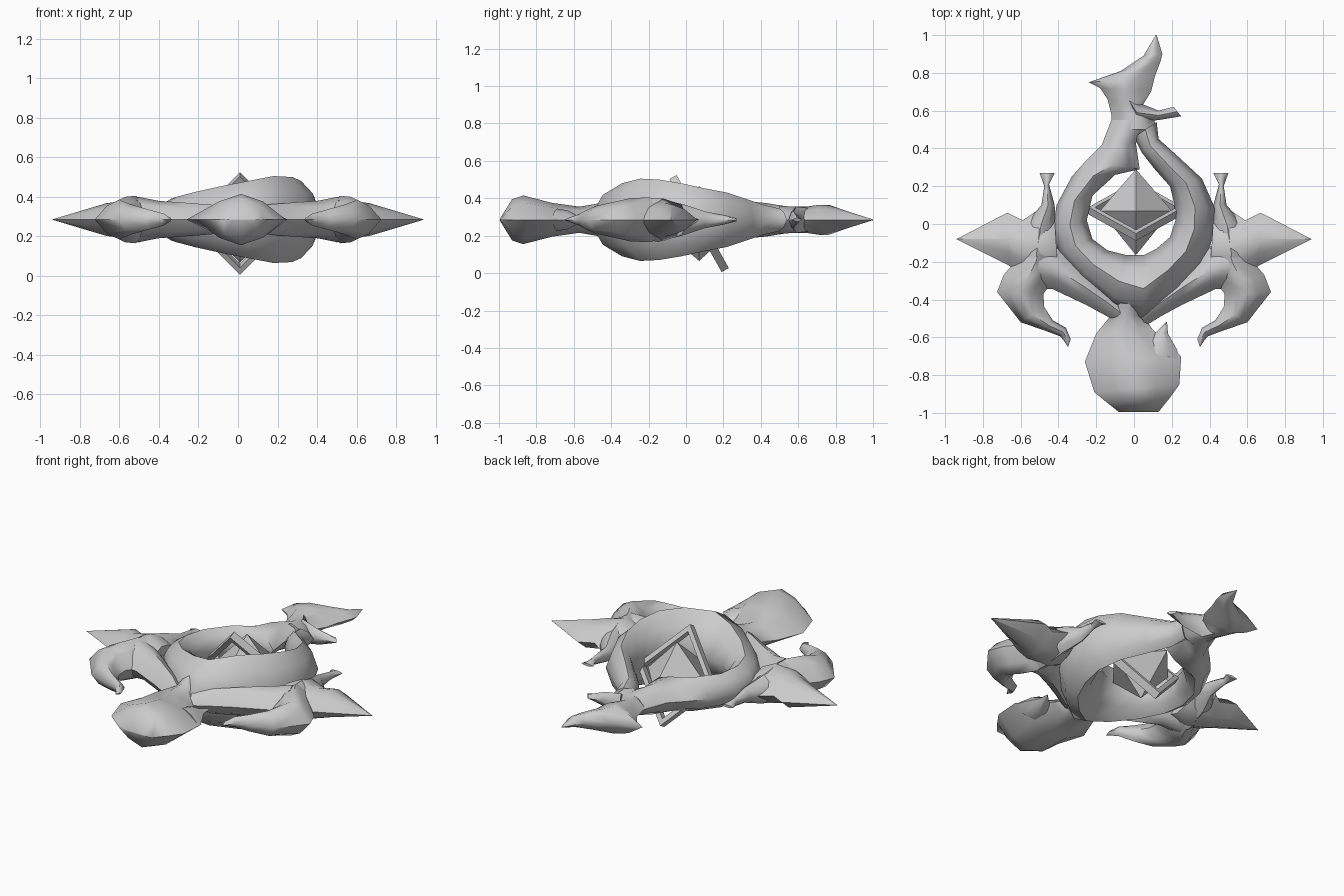
import bpy, bmesh, math
from mathutils import Vector, Matrix

grey = bpy.data.materials.new("stone grey")
grey.diffuse_color = (0.6, 0.6, 0.6, 1)
ZC = 0.285


def finish(name, bm, angle=60):
    bmesh.ops.recalc_face_normals(bm, faces=bm.faces)
    me = bpy.data.meshes.new(name)
    bm.to_mesh(me)
    bm.free()
    me.materials.append(grey)
    me.shade_smooth()
    me.set_sharp_from_angle(angle=math.radians(angle))
    ob = bpy.data.objects.new(name, me)
    bpy.context.collection.objects.link(ob)
    return ob


def loft(name, sections, t=0.5, k=0.7, mirror=False):
    """Skin lens-shaped sections; each is (left x, y, right x, y, half height)."""
    prof = [(-1, 0), (-t, k), (0, 1), (t, k), (1, 0), (t, -k), (0, -1), (-t, -k)]
    bm = bmesh.new()
    rings = []
    for lx, ly, rx, ry, h in sections:
        a, b = Vector((lx, ly, ZC)), Vector((rx, ry, ZC))
        m, d = (a + b) / 2, (b - a) / 2
        rings.append([bm.verts.new(m + d * u + Vector((0, 0, h * v))) for u, v in prof])
    for r, s in zip(rings, rings[1:]):
        for i in range(8):
            j = (i + 1) % 8
            bm.faces.new((r[i], r[j], s[j], s[i]))
    bm.faces.new(rings[0])
    bm.faces.new(rings[-1])
    bmesh.ops.remove_doubles(bm, verts=bm.verts, dist=0.0005)
    ob = finish(name, bm)
    if mirror:
        me = ob.data.copy()
        me.transform(Matrix.Scale(-1, 4, (1, 0, 0)))
        me.flip_normals()
        bpy.context.collection.objects.link(bpy.data.objects.new(name + "_left", me))
    return ob


# Main ring: starts at the crown, runs down the left, thickens, ends in a thin tail
loft("ring_body", [
    (-0.12, 0.55, 0.10, 0.55, 0.07), (-0.17, 0.42, 0.01, 0.43, 0.09),
    (-0.25, 0.34, 0.03, 0.29, 0.10), (-0.33, 0.25, -0.10, 0.26, 0.10),
    (-0.41, 0.10, -0.22, 0.15, 0.10), (-0.43, -0.03, -0.25, 0.02, 0.105),
    (-0.40, -0.15, -0.22, -0.08, 0.115), (-0.29, -0.29, -0.14, -0.14, 0.14),
    (-0.12, -0.44, -0.04, -0.165, 0.17), (0.05, -0.52, 0.05, -0.165, 0.195),
    (0.24, -0.36, 0.12, -0.13, 0.22), (0.36, -0.22, 0.19, -0.07, 0.215),
    (0.42, -0.07, 0.22, 0.02, 0.195), (0.43, 0.08, 0.215, 0.10, 0.17),
    (0.36, 0.24, 0.19, 0.20, 0.145), (0.23, 0.36, 0.11, 0.29, 0.11),
    (0.13, 0.45, 0.04, 0.38, 0.08), (0.12, 0.54, 0.0, 0.46, 0.06)], t=0.58, k=0.68)

# Rounded bulb at the bottom with its neck and small barb
loft("bulb", [
    (-0.13, -0.34, 0.10, -0.34, 0.15), (-0.11, -0.47, 0.05, -0.49, 0.085),
    (-0.20, -0.58, 0.10, -0.56, 0.07), (-0.26, -0.73, 0.25, -0.70, 0.09),
    (-0.21, -0.89, 0.24, -0.85, 0.13), (-0.15, -0.94, 0.19, -0.92, 0.11),
    (-0.08, -0.995, 0.13, -0.995, 0.005)])
loft("bulb_barb", [
    (0.17, -0.52, 0.175, -0.52, 0.004), (0.12, -0.57, 0.18, -0.58, 0.02),
    (0.06, -0.60, 0.225, -0.66, 0.05), (0.0, -0.66, 0.245, -0.72, 0.06)])

# Flame-shaped crown and its side thorn
loft("crown_flame", [
    (-0.12, 0.50, 0.12, 0.50, 0.075), (-0.12, 0.58, 0.10, 0.58, 0.07),
    (-0.14, 0.66, 0.04, 0.62, 0.07), (-0.18, 0.72, 0.09, 0.70, 0.08),
    (-0.24, 0.75, 0.11, 0.78, 0.08), (-0.07, 0.81, 0.14, 0.86, 0.055),
    (0.05, 0.89, 0.15, 0.90, 0.035), (0.115, 1.0, 0.12, 1.0, 0.002)])
loft("crown_thorn", [
    (-0.04, 0.67, -0.035, 0.67, 0.06), (0.0, 0.54, 0.03, 0.64, 0.07),
    (0.13, 0.55, 0.13, 0.60, 0.045), (0.25, 0.57, 0.21, 0.62, 0.01)])

# Side wings: spike, horn, hook and arm, mirrored
loft("wing_spike", [
    (0.94, -0.08, 0.94, -0.081, 0.001), (0.67, 0.06, 0.66, -0.22, 0.083),
    (0.59, 0.02, 0.63, -0.25, 0.09), (0.50, 0.08, 0.50, -0.33, 0.115),
    (0.42, 0.02, 0.40, -0.28, 0.07)], mirror=True)
loft("wing_horn", [
    (0.42, 0.27, 0.50, 0.27, 0.008), (0.45, 0.21, 0.475, 0.20, 0.025),
    (0.42, 0.10, 0.49, 0.10, 0.045), (0.415, -0.02, 0.57, 0.01, 0.08),
    (0.42, -0.15, 0.61, -0.15, 0.118), (0.40, -0.25, 0.63, -0.25, 0.10)], mirror=True)
loft("wing_hook", [
    (0.40, -0.12, 0.59, -0.10, 0.10), (0.41, -0.2, 0.63, -0.2, 0.12),
    (0.45, -0.33, 0.69, -0.27, 0.115),
    (0.48, -0.37, 0.725, -0.36, 0.10), (0.475, -0.44, 0.60, -0.52, 0.075),
    (0.43, -0.51, 0.47, -0.565, 0.05), (0.36, -0.55, 0.39, -0.595, 0.03),
    (0.335, -0.61, 0.37, -0.62, 0.015), (0.349, -0.65, 0.35, -0.65, 0.001)], mirror=True)
loft("wing_arm", [
    (0.48, -0.08, 0.53, -0.34, 0.115), (0.38, -0.14, 0.43, -0.345, 0.095),
    (0.28, -0.23, 0.25, -0.43, 0.085), (0.13, -0.35, 0.14, -0.49, 0.075),
    (0.02, -0.45, 0.06, -0.54, 0.05)], mirror=True)

# Upright eight-sided crystal in the centre
bm = bmesh.new()
c = Vector((0.01, 0.07, 0.265))
eq = [bm.verts.new(c + Vector(v)) for v in ((0.19, 0, 0), (0, 0.22, 0), (-0.19, 0, 0), (0, -0.235, 0))]
for dz in (0.2, -0.2):
    apex = bm.verts.new(c + Vector((0, 0, dz)))
    for i in range(4):
        bm.faces.new((eq[i], eq[(i + 1) % 4], apex))
finish("crystal", bm, 20)

# Tilted square frame around the crystal
bm = bmesh.new()
slope = Vector((0, -0.49, 0.872))
normal = Vector((0, 0.872, 0.49))
rings = []
for r, d in ((0.285, 0.022), (0.285, -0.022), (0.245, -0.022), (0.245, 0.022)):
    rings.append([bm.verts.new(c + Vector((u * r * 0.88, 0, 0)) + slope * v * r + normal * d)
                  for u, v in ((1, 0), (0, 1), (-1, 0), (0, -1))])
for a in range(4):
    r, s = rings[a], rings[(a + 1) % 4]
    for i in range(4):
        j = (i + 1) % 4
        bm.faces.new((r[i], r[j], s[j], s[i]))
finish("crystal_frame", bm, 20)
